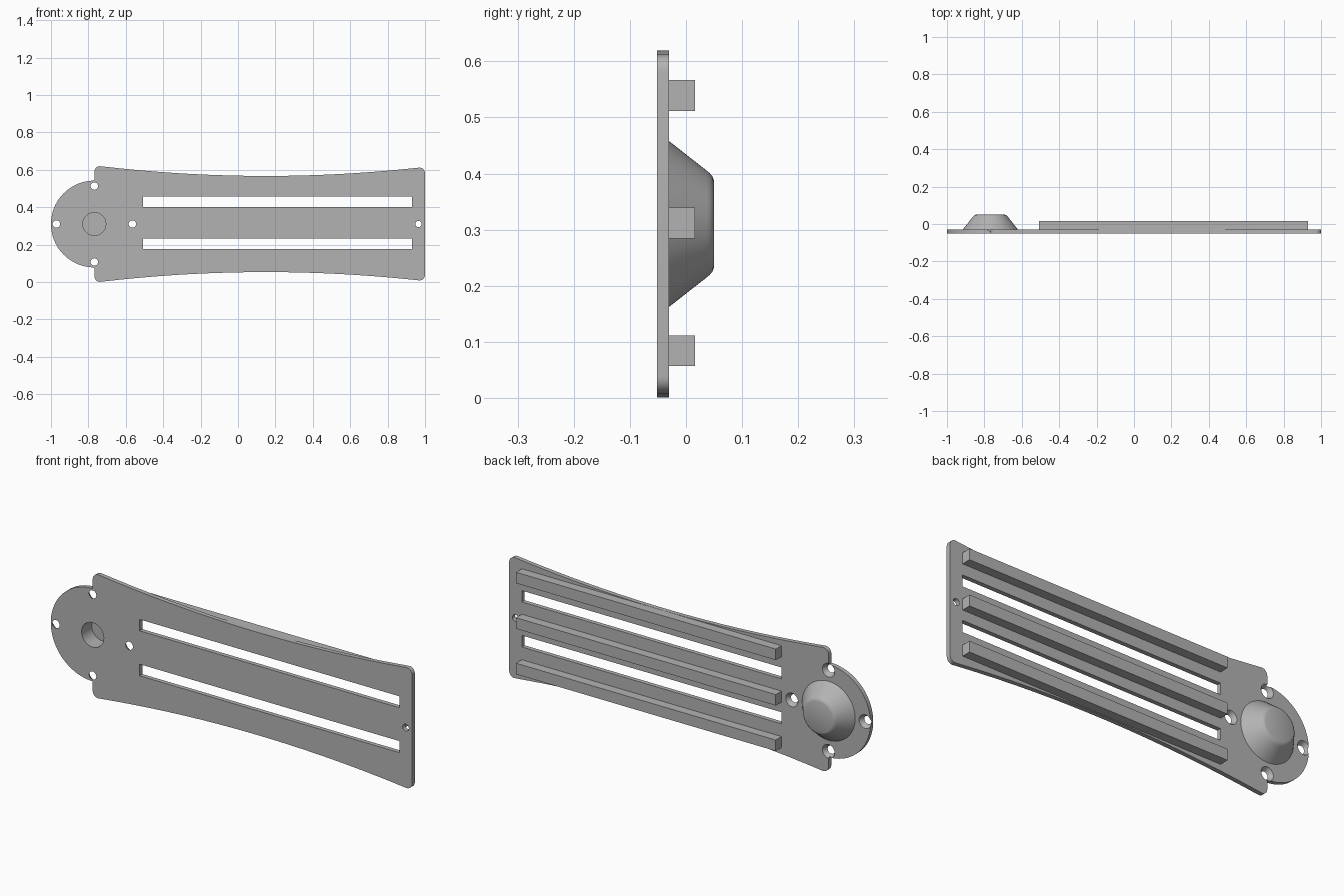
import bpy, bmesh, math
from mathutils import Vector

if "Cube" in bpy.data.objects:
    bpy.data.objects.remove(bpy.data.objects["Cube"])

CZ = 0.31                  # height of the centre line
HUB_X = -0.768             # axis of the round end
FRONT, BACK = -0.052, -0.03

grey = bpy.data.materials.new("plain grey")
grey.use_nodes = True
grey.diffuse_color = (0.45, 0.45, 0.45, 1)
grey.node_tree.nodes["Principled BSDF"].inputs["Base Color"].default_value = grey.diffuse_color


def finish(name, bm):
    bmesh.ops.remove_doubles(bm, verts=bm.verts, dist=1e-5)
    bmesh.ops.recalc_face_normals(bm, faces=bm.faces)
    mesh = bpy.data.meshes.new(name)
    bm.to_mesh(mesh)
    bm.free()
    mesh.materials.append(grey)
    obj = bpy.data.objects.new(name, mesh)
    bpy.context.collection.objects.link(obj)
    return obj


def box(name, x0, x1, y0, y1, z0, z1):
    bm = bmesh.new()
    bmesh.ops.create_cube(bm, size=1)
    for v in bm.verts:
        v.co = ((x0 + x1) / 2 + v.co.x * (x1 - x0),
                (y0 + y1) / 2 + v.co.y * (y1 - y0),
                (z0 + z1) / 2 + v.co.z * (z1 - z0))
    return finish(name, bm)


def lathe(name, profile, x, z, steps=48):
    """Turn a closed (radius, y) profile about a front-to-back axis."""
    bm = bmesh.new()
    verts = [bm.verts.new((x + r, y, z)) for r, y in profile]
    edges = [bm.edges.new((a, b)) for a, b in zip(verts, verts[1:] + verts[:1])
             if not (abs(a.co.x - x) < 1e-6 and abs(b.co.x - x) < 1e-6)]
    bmesh.ops.spin(bm, geom=verts + edges, cent=(x, 0, z), axis=(0, 1, 0),
                   angle=math.tau, steps=steps)
    return finish(name, bm)


def hole(x, z, r_front, r_back):
    """Cutter that runs past both plate faces, tapering between them."""
    e, slope = 0.005, (r_back - r_front) / (BACK - FRONT)
    a, b = FRONT - e, BACK + e
    return lathe("hole_cutter", [(0, a), (r_front - e * slope, a),
                                 (r_back + e * slope, b), (0, b)], x, z, 32)


def arc(cx, cz, r, a0, a1, n):
    return [(cx + r * math.cos(math.radians(a0 + (a1 - a0) * i / n)),
             cz + r * math.sin(math.radians(a0 + (a1 - a0) * i / n)))
            for i in range(n + 1)]


def half_height(x):
    return 0.257 + 0.0665 * (x - 0.15) ** 2


# Upper half of the plate outline, mirrored for the lower half
R, C = 0.232, 0.03
upper = arc(HUB_X, 0, R, 180, 90, 32)
left, right = HUB_X + C, 1 - C
upper += arc(left, half_height(left) - C, C, 180, 94, 6)
upper += [(x, half_height(x)) for x in
          [left + (right - left) * i / 40 for i in range(1, 40)]]
upper += arc(right, half_height(right) - C, C, 86, 0, 6)
outline = upper + [(x, -z) for x, z in reversed(upper[1:])]

bm = bmesh.new()
face = bm.faces.new([bm.verts.new((x, FRONT, CZ + z)) for x, z in outline])
ext = bmesh.ops.extrude_face_region(bm, geom=[face])
bmesh.ops.translate(bm, vec=Vector((0, BACK - FRONT, 0)),
                    verts=[g for g in ext["geom"] if isinstance(g, bmesh.types.BMVert)])
plate = finish("plate", bm)

# Slots, screw holes and the hub opening
X0, X1 = -0.508, 0.93
HUB_BORE, BOLT = 0.0615, 0.203
cutters = [box("slot_cutter", X0, X1, -0.1, 0.1, z0, z1)
           for z0, z1 in ((0.175, 0.233), (0.4, 0.457))]
cutters += [hole(HUB_X + BOLT * dx, CZ + BOLT * dz, 0.02, 0.034)
            for dx, dz in ((1, 0), (-1, 0), (0, 1), (0, -1))]
cutters += [hole(0.965, CZ, 0.017, 0.017), hole(HUB_X, CZ, HUB_BORE, HUB_BORE)]
for c in cutters:
    c.hide_render = True
    mod = plate.modifiers.new("cut", "BOOLEAN")
    mod.operation, mod.solver, mod.object = "DIFFERENCE", "EXACT", c
deps = bpy.context.evaluated_depsgraph_get()
cut_mesh = bpy.data.meshes.new_from_object(plate.evaluated_get(deps))
plate.modifiers.clear()
plate.data = cut_mesh
for c in cutters:
    bpy.data.objects.remove(c)

# Hollow conical hub with a rounded rim
hub = lathe("hub", [(0.1475, BACK), (0.095, 0.037), (0.091, 0.042), (0.085, 0.047),
                    (0.077, 0.05), (0, 0.05), (0, 0.028), (HUB_BORE, 0.028),
                    (HUB_BORE, BACK)], HUB_X, CZ, 64)

# Stiffening ribs on the back
for name, z in (("lower_rib", -0.2275), ("middle_rib", 0), ("upper_rib", 0.2275)):
    z += CZ + 0.0015
    box(name, X0, X1, BACK, 0.016, z - 0.0275, z + 0.0275)

# Smooth curved walls, keep hard edges
bpy.ops.object.select_all(action="DESELECT")
for obj in (plate, hub):
    obj.select_set(True)
bpy.context.view_layer.objects.active = plate
bpy.ops.object.shade_smooth_by_angle(angle=math.radians(25))
